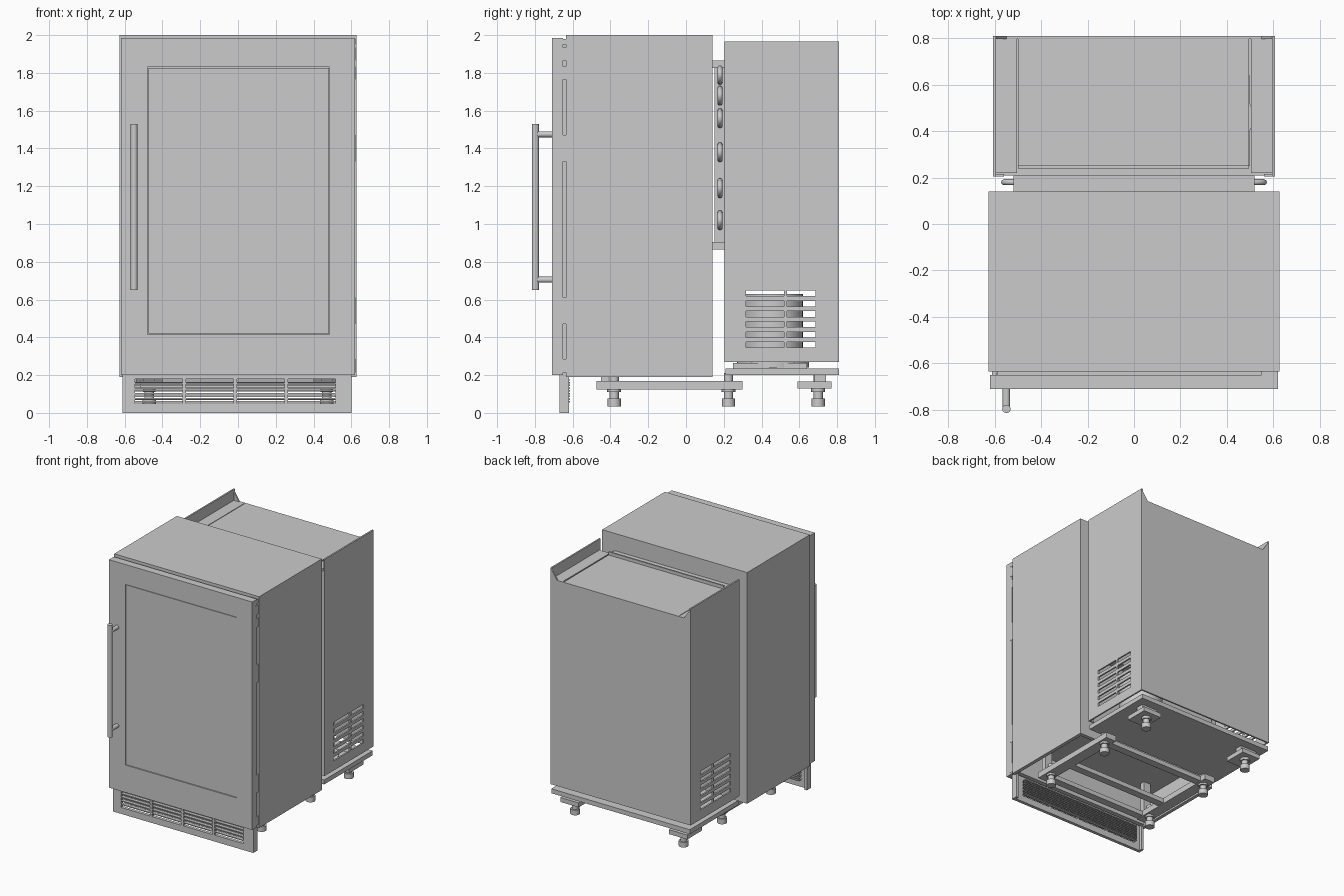
import bpy, bmesh, math
from mathutils import Vector

cube = bpy.data.objects.get("Cube")
if cube:
    bpy.data.objects.remove(cube, do_unlink=True)

steel = bpy.data.materials.new("brushed grey")
steel.use_nodes = True
GREY = (0.6, 0.6, 0.6, 1)
steel.diffuse_color = GREY
steel.node_tree.nodes["Principled BSDF"].inputs["Base Color"].default_value = GREY


def finish(name, bm):
    bmesh.ops.recalc_face_normals(bm, faces=bm.faces)
    mesh = bpy.data.meshes.new(name)
    bm.to_mesh(mesh)
    bm.free()
    mesh.materials.append(steel)
    obj = bpy.data.objects.new(name, mesh)
    bpy.context.collection.objects.link(obj)
    return obj


def box(name, x, y, z):
    bm = bmesh.new()
    bmesh.ops.create_cube(bm, size=1)
    for v in bm.verts:
        v.co = Vector([(r[0] + r[1]) / 2 + c * (r[1] - r[0]) for r, c in zip((x, y, z), v.co)])
    return finish(name, bm)


def rod(name, a, b, radius, sides=20):
    a, b = Vector(a), Vector(b)
    bm = bmesh.new()
    bmesh.ops.create_cone(bm, cap_ends=True, segments=sides, radius1=radius,
                          radius2=radius, depth=(b - a).length)
    turn = Vector((0, 0, 1)).rotation_difference(b - a)
    for v in bm.verts:
        v.co = turn @ v.co + (a + b) / 2
    for f in bm.faces:
        f.smooth = len(f.verts) == 4
    return finish(name, bm)


def pierced_panel(name, us, vs, is_hole, place, depth):
    """Flat sheet on a grid of lines, without the hole cells, then thickened."""
    bm = bmesh.new()
    grid = [[bm.verts.new(place(u, v)) for v in vs] for u in us]
    for i in range(len(us) - 1):
        for j in range(len(vs) - 1):
            if not is_hole(i, j):
                bm.faces.new((grid[i][j], grid[i + 1][j], grid[i + 1][j + 1], grid[i][j + 1]))
    moved = bmesh.ops.extrude_face_region(bm, geom=list(bm.faces))["geom"]
    bmesh.ops.translate(bm, vec=depth, verts=[g for g in moved if isinstance(g, bmesh.types.BMVert)])
    loose = [v for v in bm.verts if not v.link_faces]
    bmesh.ops.delete(bm, geom=loose, context='VERTS')
    return finish(name, bm)


def lines(start, pitch, slot, count):
    return [start + k * pitch + d for k in range(count) for d in (0, slot)]


def odd_cell(i, j):
    return i % 2 == 1 and j % 2 == 1


# Cabinet shell, open underneath
box("cabinet_top", (-0.628, 0.628), (-0.635, 0.14), (1.96, 2.0))
box("cabinet_front", (-0.6, 0.6), (-0.635, -0.6), (0.2, 1.96))
box("cabinet_back", (-0.6, 0.6), (0.11, 0.14), (0.19, 1.96))
box("cabinet_floor", (-0.6, 0.6), (-0.6, 0.11), (0.42, 0.45))
for s, side in ((-1, "right"), (1, "left")):
    box("cabinet_side_" + side, sorted((s * 0.6, s * 0.628)), (-0.635, 0.14), (0.19, 1.96))

# Door with a flush framed window
pierced_panel("door_frame", [-0.62, -0.478, 0.485, 0.62], [0.2, 0.415, 1.83, 1.985],
              odd_cell, lambda u, v: (u, -0.71, v), (0, 0.06, 0))
box("door_window", (-0.474, 0.481), (-0.708, -0.66), (0.419, 1.826))
box("door_gasket", (-0.59, 0.59), (-0.652, -0.633), (0.23, 1.96))

# Hinge hardware on the left edge of the door
for z, h in ((1.965, 0.03), (1.9, 0.07), (1.8, 0.07), (1.4, 0.14), (0.54, 0.14), (0.25, 0.07)):
    box("hinge_clip", (0.55, 0.621), (-0.668, -0.636), (z - h / 2, z + h / 2))

# Bar handle
rod("handle_bar", (-0.55, -0.797, 0.65), (-0.55, -0.797, 1.53), 0.018)
for z in (0.705, 1.475):
    rod("handle_post", (-0.55, -0.797, z), (-0.55, -0.705, z), 0.016)

# Kick plate with four grille openings and fine louvres behind
us = [-0.612] + lines(-0.545, 0.27, 0.252, 4) + [0.602]
vs = [0.0] + lines(0.05, 0.0275, 0.02, 5) + [0.2]
pierced_panel("kick_plate", us, vs, odd_cell, lambda u, v: (u, -0.67, v), (0, 0.025, 0))
for x in (-0.612, 0.582):
    box("kick_plate_return", (x, x + 0.02), (-0.67, -0.62), (0, 0.27))
for k in range(9):
    z = 0.055 + k * 0.0145
    box("kick_louvre", (-0.545, 0.517), (-0.64, -0.615), (z, z + 0.007))

# Base frame
for s in (-1, 1):
    box("base_rail", (s * 0.47 - 0.045, s * 0.47 + 0.045), (-0.475, 0.3), (0.125, 0.17))
    box("cabinet_mount", (s * 0.47 - 0.03, s * 0.47 + 0.03), (-0.45, -0.41), (0.17, 0.42))
for y in (-0.44, -0.2, 0.22):
    box("base_crossbar", (-0.43, 0.43), (y - 0.03, y + 0.03), (0.13, 0.165))

# Levelling feet
for x in (-0.47, 0.47):
    for y in (-0.38, 0.225, 0.7):
        rod("foot_stem", (x, y, 0.07), (x, y, 0.21), 0.024)
        rod("foot_collar", (x, y, 0.11), (x, y, 0.13), 0.037, 6)
        rod("foot_pad", (x, y, 0.035), (x, y, 0.075), 0.035)
    box("rear_foot_bracket", (x - 0.08, x + 0.08), (0.59, 0.77), (0.13, 0.165))
    box("rear_foot_web", (x - 0.07, x + 0.07), (0.68, 0.74), (0.16, 0.21))

# Machine compartment tray
box("rear_tray", (-0.6, 0.6), (0.21, 0.81), (0.2, 0.235))
box("tray_riser", (-0.5, 0.5), (0.25, 0.64), (0.235, 0.265))

# Compartment side panels with louvre slots
us = [0.205, 0.317, 0.518, 0.535, 0.685, 0.81]
vs = [0.27] + lines(0.345, 0.0545, 0.03, 6) + [1.965]
for s, side in ((-1, "right"), (1, "left")):
    pierced_panel("rear_side_" + side, us, vs, odd_cell,
                  lambda u, v: (s * 0.607, u, v), (-s * 0.012, 0, 0))
    # Folded front edge of the side panel
    box("rear_side_fold_" + side, sorted((s * 0.56, s * 0.607)), (0.205, 0.215), (0.27, 1.87))

# Back panel with raised triangular corners
bm = bmesh.new()
outline = [(-0.607, 0.27), (0.607, 0.27), (0.607, 1.965), (0.55, 1.88), (-0.55, 1.88), (-0.607, 1.965)]
face = bm.faces.new([bm.verts.new((x, 0.81, z)) for x, z in outline])
moved = bmesh.ops.extrude_face_region(bm, geom=[face])["geom"]
bmesh.ops.translate(bm, vec=(0, -0.012, 0), verts=[g for g in moved if isinstance(g, bmesh.types.BMVert)])
finish("rear_back_panel", bm)

# Recessed compartment lid with side strips and front lip
box("rear_lid", (-0.5, 0.495), (0.25, 0.8), (1.85, 1.88))
for s in (-1, 1):
    box("lid_side_strip", sorted((s * 0.505, s * 0.597)), (0.22, 0.8), (1.85, 1.88))
box("lid_lip", (-0.5, 0.495), (0.24, 0.252), (1.82, 1.905))

# Condenser between the cabinet and the compartment
box("condenser_core", (-0.495, 0.49), (0.15, 0.205), (0.89, 1.84))
for z in (0.885, 1.845):
    box("condenser_cap", (-0.52, 0.52), (0.14, 0.21), (z - 0.02, z + 0.02))


def loop(name, s, z, height):
    curve = bpy.data.curves.new(name, 'CURVE')
    curve.dimensions = '3D'
    curve.bevel_depth = 0.013
    curve.bevel_resolution = 2
    path = curve.splines.new('POLY')
    path.points.add(12)
    for k, p in enumerate(path.points):
        a = math.pi * (k / 12 - 0.5)
        p.co = (s * (0.49 + 0.07 * math.cos(a)), 0.18, z + height * math.sin(a), 1)
    curve.materials.append(steel)
    bpy.context.collection.objects.link(bpy.data.objects.new(name, curve))


for s in (-1, 1):
    for z in (1.79, 1.68, 1.56, 1.38, 1.19, 1.02):
        loop("condenser_tube", s, z, 0.04)

# Compressor inside the compartment
rod("compressor", (0.32, 0.46, 0.26), (0.32, 0.46, 0.63), 0.16, 32)
rod("compressor_base", (0.32, 0.46, 0.24), (0.32, 0.46, 0.27), 0.19, 32)
